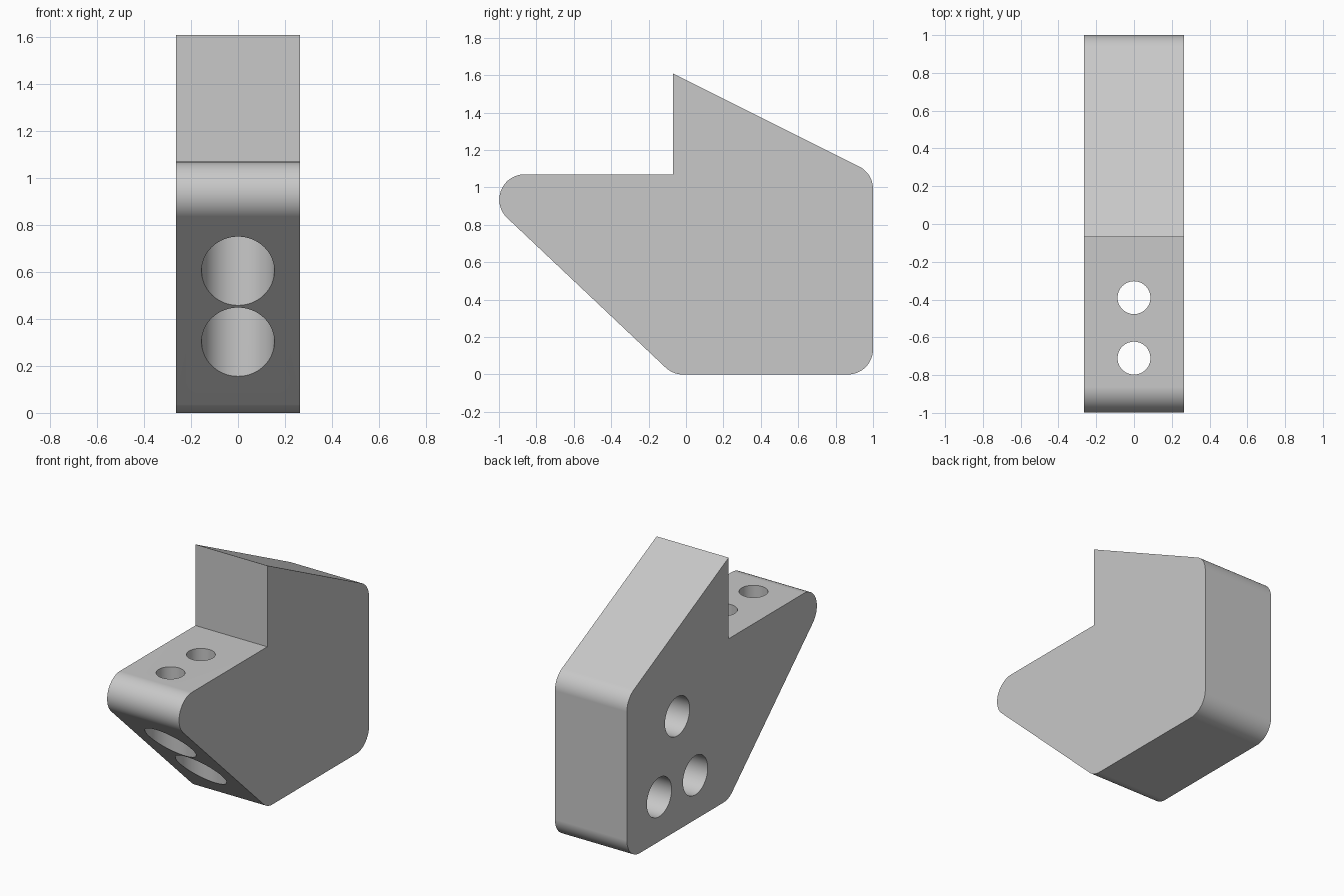
import bpy, bmesh, math
from mathutils import Vector

if "Cube" in bpy.data.objects:
    bpy.data.objects.remove(bpy.data.objects["Cube"], do_unlink=True)

HALF_W = 0.265
FILLET = 0.135

grey = bpy.data.materials.new("plain grey")
grey.use_nodes = True
grey.diffuse_color = (0.58, 0.58, 0.58, 1)
grey.node_tree.nodes["Principled BSDF"].inputs["Base Color"].default_value = grey.diffuse_color


def rounded(corners, steps=16):
    """Side outline (y, z) with an arc at every corner whose radius is above zero."""
    out = []
    for i, (y, z, r) in enumerate(corners):
        p = Vector((y, z))
        if r == 0:
            out.append(p)
            continue
        a = (Vector(corners[i - 1][:2]) - p).normalized()
        b = (Vector(corners[(i + 1) % len(corners)][:2]) - p).normalized()
        half = a.angle(b) / 2
        centre = p + (a + b).normalized() * r / math.sin(half)
        start = p + a * r / math.tan(half) - centre
        end = p + b * r / math.tan(half) - centre
        sweep = math.pi - 2 * half
        for k in range(steps + 1):
            t = k / steps
            out.append(centre + (start * math.sin((1 - t) * sweep)
                                 + end * math.sin(t * sweep)) / math.sin(sweep))
    return out


def finish(bm, name):
    bmesh.ops.recalc_face_normals(bm, faces=bm.faces)
    mesh = bpy.data.meshes.new(name)
    bm.to_mesh(mesh)
    bm.free()
    mesh.materials.append(grey)
    obj = bpy.data.objects.new(name, mesh)
    bpy.context.collection.objects.link(obj)
    return obj


def drill(target, start, end, radius):
    """Cut a round hole between two points."""
    start, end = Vector(start), Vector(end)
    axis = end - start
    bm = bmesh.new()
    bmesh.ops.create_cone(bm, cap_ends=True, segments=64, radius1=radius,
                          radius2=radius, depth=axis.length)
    cutter = finish(bm, "hole_cutter")
    cutter.hide_render = True
    cutter.location = (start + end) / 2
    cutter.rotation_euler = axis.to_track_quat('Z', 'Y').to_euler()
    mod = target.modifiers.new("hole", 'BOOLEAN')
    mod.operation = 'DIFFERENCE'
    mod.solver = 'EXACT'
    mod.object = cutter
    bpy.context.view_layer.update()
    bpy.ops.object.modifier_apply(modifier=mod.name)
    bpy.data.objects.remove(cutter, do_unlink=True)


# Body: side outline extruded across the width
outline = rounded([
    (-0.07, 1.61, 0), (-0.07, 1.07, 0), (-1.203, 1.07, FILLET),
    (-0.07, 0, FILLET), (1, 0, FILLET), (1, 1.075, FILLET)])
bm = bmesh.new()
side = bm.faces.new([bm.verts.new((-HALF_W, p.x, p.y)) for p in outline])
ext = bmesh.ops.extrude_face_region(bm, geom=[side], use_keep_orig=True)
bmesh.ops.translate(bm, vec=(2 * HALF_W, 0, 0),
                    verts=[v for v in ext["geom"] if isinstance(v, bmesh.types.BMVert)])
body = finish(bm, "bracket_body")
bpy.context.view_layer.objects.active = body
body.select_set(True)

# Bolt holes through the ledge, widened from below
for y in (-0.71, -0.39):
    drill(body, (0, y, -0.2), (0, y, 0.87), 0.155)
    drill(body, (0, y, 0.8), (0, y, 1.2), 0.087)

# Three blind holes in the right side
for y, z in ((0.47, 0.76), (0.28, 0.295), (0.66, 0.295)):
    drill(body, (-0.4, y, z), (0.15, y, z), 0.13)

# Smooth fillets and bores, flat faces kept flat
bpy.ops.object.shade_smooth_by_angle(angle=math.radians(30))
weighted = body.modifiers.new("flat_faces", 'WEIGHTED_NORMAL')
weighted.keep_sharp = True
